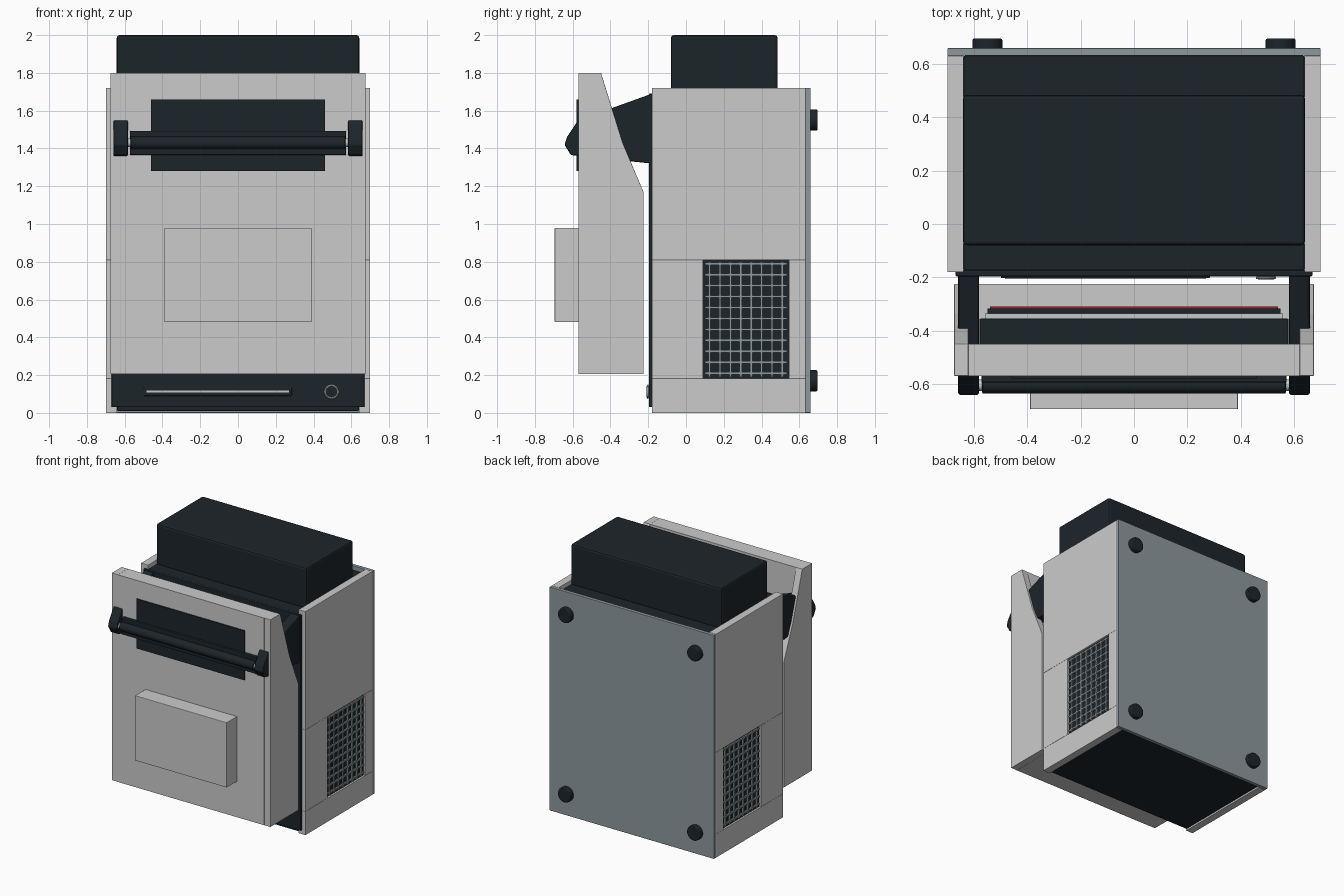
import bpy, bmesh, math

if "Cube" in bpy.data.objects:
    bpy.data.objects.remove(bpy.data.objects["Cube"])


def material(name, rgb):
    m = bpy.data.materials.new(name)
    m.diffuse_color = (*rgb, 1)
    m.use_nodes = True
    m.node_tree.nodes["Principled BSDF"].inputs["Base Color"].default_value = m.diffuse_color
    return m


LIGHT = material("light_shell", (0.6, 0.6, 0.62))
DARK = material("dark_trim", (0.012, 0.018, 0.023))
STEEL = material("blue_grey", (0.27, 0.32, 0.34))
PALE = material("pale_metal", (0.55, 0.6, 0.6))
RED = material("red_strip", (0.35, 0.02, 0.02))


def finish(name, bm, mat, bevel=0, segments=2):
    bmesh.ops.recalc_face_normals(bm, faces=bm.faces)
    me = bpy.data.meshes.new(name)
    bm.to_mesh(me)
    bm.free()
    ob = bpy.data.objects.new(name, me)
    bpy.context.collection.objects.link(ob)
    me.materials.append(mat)
    if bevel:
        b = ob.modifiers.new("bevel", "BEVEL")
        b.width, b.segments = bevel, segments
    return ob


def prism(name, yz, x0, x1, mat, bevel=0):
    """Extrude a side-view (y, z) outline from x0 to x1."""
    bm = bmesh.new()
    f = bm.faces.new([bm.verts.new((x0, y, z)) for y, z in yz])
    r = bmesh.ops.extrude_face_region(bm, geom=[f])
    for v in r["geom"]:
        if isinstance(v, bmesh.types.BMVert):
            v.co.x = x1
    return finish(name, bm, mat, bevel)


def box(name, x, y, z, mat, bevel=0):
    return prism(name, [(y[0], z[0]), (y[1], z[0]), (y[1], z[1]), (y[0], z[1])],
                 x[0], x[1], mat, bevel)


def rod(name, loc, r, depth, axis, mat, bevel=0):
    rot = {"x": (0, math.pi / 2, 0), "y": (math.pi / 2, 0, 0)}[axis]
    bpy.ops.mesh.primitive_cylinder_add(vertices=32, radius=r, depth=depth, location=loc, rotation=rot)
    ob = bpy.context.object
    ob.name = name
    ob.data.materials.append(mat)
    if bevel:
        b = ob.modifiers.new("bevel", "BEVEL")
        b.width, b.segments, b.limit_method = bevel, 2, "ANGLE"
    bpy.ops.object.shade_smooth_by_angle()
    return ob


# Main body: core, front plate, top block and back plate
box("body_core", (-0.64, 0.64), (-0.175, 0.632), (0.01, 1.69), DARK, 0.006)
box("front_plate", (-0.67, 0.67), (-0.197, -0.172), (0.03, 1.69), DARK, 0.006)
box("top_block", (-0.642, 0.642), (-0.08, 0.485), (1.68, 2.0), DARK, 0.015)
box("back_plate", (-0.70, 0.70), (0.632, 0.66), (0, 1.72), STEEL, 0.003)
for x in (-0.55, 0.55):
    for z in (0.17, 1.55):
        rod("back_foot", (x, 0.675, z), 0.056, 0.042, "y", DARK, 0.006)

# Side walls with a vent on each side
for s, side in ((-1, "left"), (1, "right")):
    wall = (s * 0.64, s * 0.70)
    box(side + "_wall_upper", wall, (-0.18, 0.632), (0.81, 1.72), LIGHT, 0.002)
    box(side + "_wall_lower", wall, (-0.18, 0.632), (0, 0.182), LIGHT, 0.002)
    box(side + "_wall_front", wall, (-0.18, 0.09), (0.182, 0.81), LIGHT, 0.002)
    box(side + "_wall_rear", wall, (0.545, 0.632), (0.182, 0.81), LIGHT, 0.002)
    box(side + "_vent_backing", (s * 0.635, s * 0.685), (0.09, 0.545), (0.182, 0.81), DARK)
    bars = (s * 0.683, s * 0.697)
    for i in range(8):
        y = 0.125 + i * 0.055
        box(side + "_vent_upright", bars, (y - 0.006, y + 0.006), (0.19, 0.80), STEEL)
    for i in range(11):
        z = 0.21 + i * 0.058
        box(side + "_vent_crossbar", bars, (0.10, 0.535), (z - 0.006, z + 0.006), STEEL)

# Lower front slot and dial
box("slot_frame", (-0.50, 0.285), (-0.203, -0.19), (0.09, 0.135), DARK, 0.003)
box("slot_strip", (-0.485, 0.27), (-0.207, -0.19), (0.107, 0.119), PALE)
rod("dial", (0.495, -0.2, 0.112), 0.03, 0.016, "y", DARK)
bpy.ops.mesh.primitive_torus_add(location=(0.495, -0.202, 0.112), rotation=(math.pi / 2, 0, 0),
                                 major_radius=0.033, minor_radius=0.005,
                                 major_segments=32, minor_segments=8)
ring = bpy.context.object
ring.name = "dial_ring"
ring.data.materials.append(PALE)
bpy.ops.object.shade_smooth_by_angle()

# Door: sloped cheeks, upper plate, lower block and raised panel
cheek = [(-0.57, 0.205), (-0.225, 0.205), (-0.225, 1.17), (-0.335, 1.43), (-0.45, 1.80), (-0.57, 1.80)]
for s in (-1, 1):
    prism("door_cheek", cheek, s * 0.622, s * 0.675, LIGHT, 0.002)
box("door_upper_plate", (-0.622, 0.622), (-0.57, -0.45), (1.17, 1.799), LIGHT)
box("door_lower_block", (-0.622, 0.622), (-0.57, -0.225), (0.205, 1.17), LIGHT)
box("raised_panel", (-0.39, 0.39), (-0.695, -0.565), (0.48, 0.98), LIGHT, 0.003)
box("door_window", (-0.46, 0.46), (-0.579, -0.56), (1.28, 1.66), DARK)

# Roller housing behind the door plate
box("inner_housing", (-0.58, 0.58), (-0.455, -0.355), (1.28, 1.52), DARK, 0.005)
box("inner_pale_strip", (-0.56, 0.56), (-0.357, -0.335), (1.32, 1.46), PALE)
box("inner_backing", (-0.55, 0.55), (-0.336, -0.318), (1.34, 1.44), DARK)
box("inner_red_strip", (-0.54, 0.54), (-0.319, -0.31), (1.36, 1.42), RED)

# Support arms and front handle
arm = [(-0.18, 1.69), (-0.57, 1.55), (-0.63, 1.46), (-0.643, 1.42), (-0.61, 1.365), (-0.57, 1.36), (-0.18, 1.32)]
for s in (-1, 1):
    prism("support_arm", arm, s * 0.582, s * 0.66, DARK, 0.008)
    rod("handle_pin", (s * 0.577, -0.605, 1.43), 0.022, 0.03, "x", PALE)
rod("handle_bar", (0, -0.603, 1.43), 0.033, 1.14, "x", DARK, 0.004)
box("handle_upper_strip", (-0.573, 0.573), (-0.595, -0.56), (1.45, 1.493), DARK, 0.006)
box("handle_lower_strip", (-0.573, 0.573), (-0.60, -0.56), (1.365, 1.41), DARK, 0.006)
